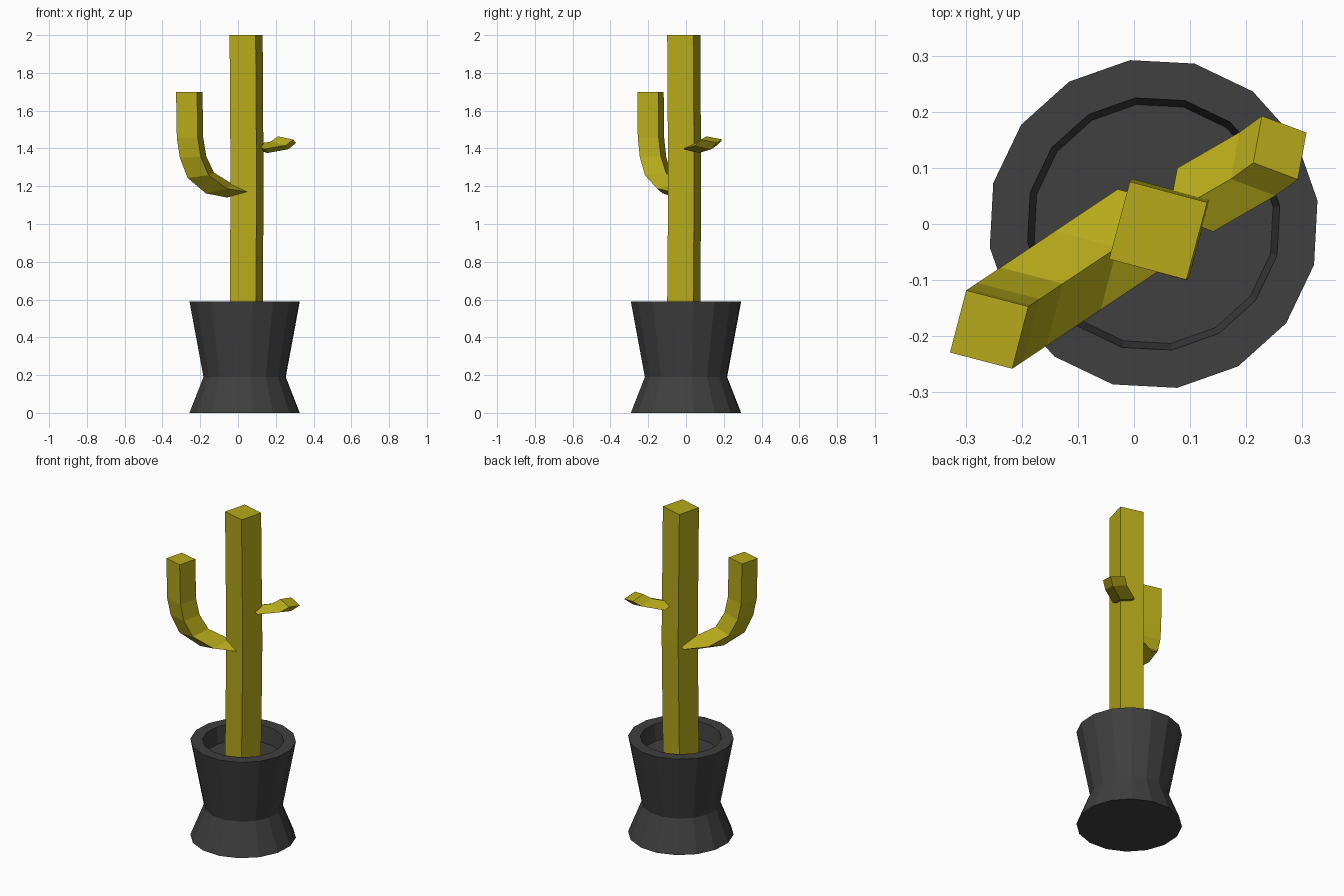
import bpy
from math import cos, sin, radians, pi

if "Cube" in bpy.data.objects:
    bpy.data.objects.remove(bpy.data.objects["Cube"])


def material(name, colour):
    mat = bpy.data.materials.new(name)
    mat.diffuse_color = (*colour, 1)
    mat.use_nodes = True
    mat.node_tree.nodes["Principled BSDF"].inputs["Base Color"].default_value = mat.diffuse_color
    return mat


def loft(name, rings, mat):
    """Skin a list of equal-sized point rings and cap both ends."""
    n = len(rings[0])
    verts = [p for ring in rings for p in ring]
    faces = [(i * n + k, i * n + (k + 1) % n,
              (i + 1) * n + (k + 1) % n, (i + 1) * n + k)
             for i in range(len(rings) - 1) for k in range(n)]
    last = (len(rings) - 1) * n
    faces += [tuple(reversed(range(n))), tuple(range(last, last + n))]
    mesh = bpy.data.meshes.new(name)
    mesh.from_pydata(verts, [], faces)
    mesh.materials.append(mat)
    obj = bpy.data.objects.new(name, mesh)
    bpy.context.collection.objects.link(obj)
    return obj


def square(x, y, z, drop, r_out, r_side, angle):
    """Four-sided section; the first corner is lowered and its opposite raised by drop."""
    ring = []
    for k, (r, lift) in enumerate([(r_out, -drop), (r_side, 0), (r_out, drop), (r_side, 0)]):
        a = radians(angle) + k * pi / 2
        ring.append((x + r * cos(a), y + r * sin(a), z + lift))
    return ring


yellow = material("cactus_yellow", (0.47, 0.40, 0.01))
charcoal = material("pot_charcoal", (0.05, 0.05, 0.05))

# Waisted pot with thick rim and recessed soil
profile = [(0.295, 0), (0.22, 0.19), (0.295, 0.59), (0.227, 0.59), (0.215, 0.49)]
loft("pot", [[(0.035 + r * cos(radians(8.2 + 22.5 * k)),
               r * sin(radians(8.2 + 22.5 * k)), z) for k in range(16)]
             for r, z in profile], charcoal)

# Trunk, very slightly bowed
trunk = [(0.043, -0.013, 0.47), (0.048, -0.007, 1.2), (0.043, -0.012, 2.0)]
loft("trunk", [square(x, y, z, 0, 0.101, 0.101, 30) for x, y, z in trunk], yellow)

# Long arm curving upward (x, z, corner drop)
path = [(0.012, 1.17, 0.03), (-0.1, 1.187, 0.025), (-0.197, 1.258, 0.014),
        (-0.238, 1.355, 0.004), (-0.254, 1.455, 0), (-0.258, 1.70, 0)]
loft("long_arm", [square(x, -0.188 + (x + 0.258) * 0.667, z, d, 0.081, 0.081, 210.4)
                  for x, z, d in path], yellow)

# Short arm stub
stub = [(0.109, 0.043, 1.397, 0.021), (0.22, 0.107, 1.416, 0.02), (0.26, 0.136, 1.447, 0.017)]
loft("short_arm", [square(x, y, z, d, 0.0545, 0.065, 29.5) for x, y, z, d in stub], yellow)
